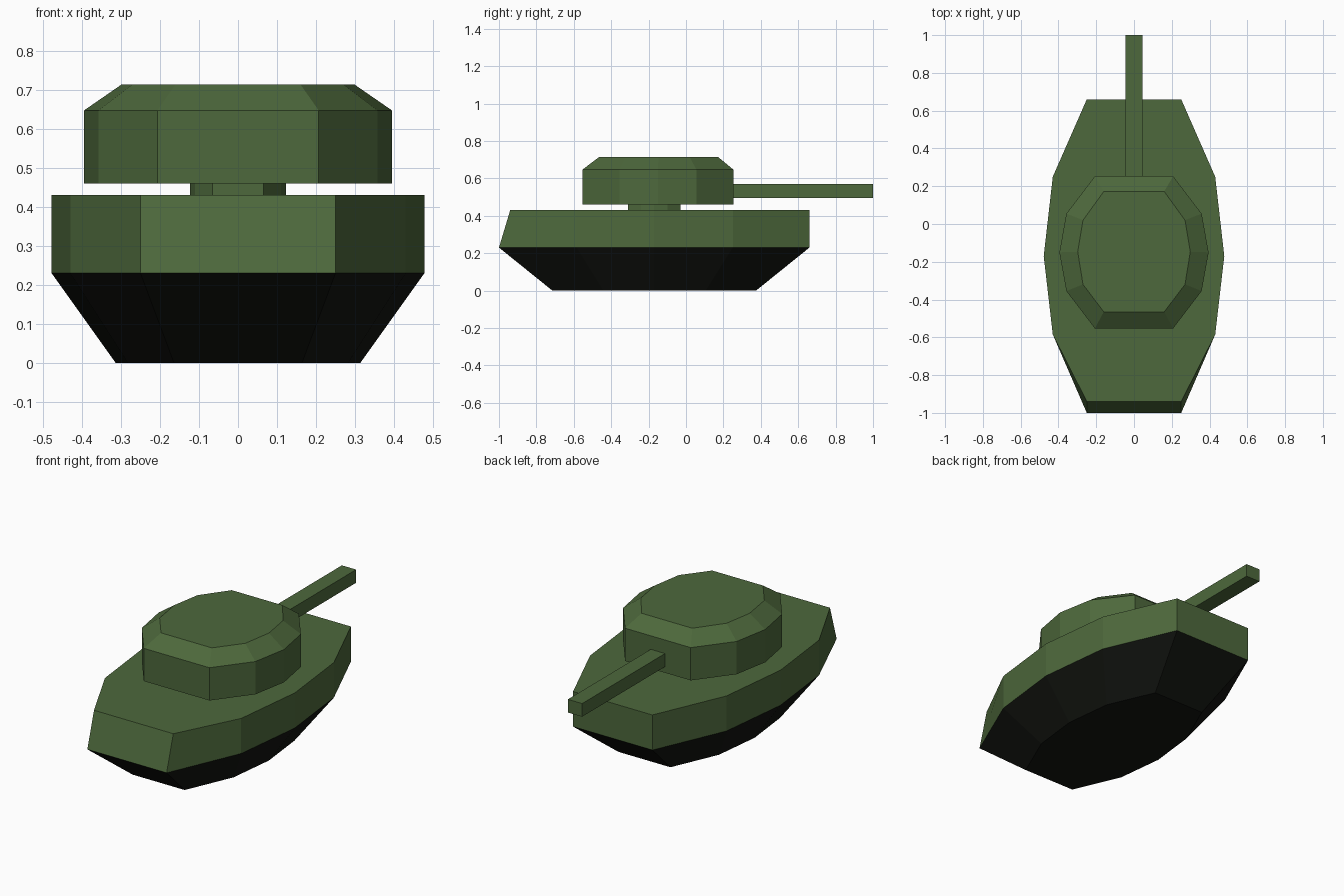
import bpy, bmesh

if "Cube" in bpy.data.objects:
    bpy.data.objects.remove(bpy.data.objects["Cube"])


def material(name, color):
    m = bpy.data.materials.new(name)
    m.diffuse_color = color
    m.use_nodes = True
    m.node_tree.nodes["Principled BSDF"].inputs["Base Color"].default_value = m.diffuse_color
    return m


green = material("olive_green", (0.075, 0.14, 0.045, 1))
dark = material("dark_underside", (0.006, 0.007, 0.005, 1))


def ring(half, z):
    """Mirror a right-hand half outline (front to back) into a closed ring."""
    return [(x, y, z) for x, y in half] + [(-x, y, z) for x, y in reversed(half)]


def scaled(half, sx, sy, cy):
    return [(x * sx, cy + (y - cy) * sy) for x, y in half]


def loft(name, rings, mat):
    """Skin a stack of equal-length rings and cap both ends."""
    bm = bmesh.new()
    loops = [[bm.verts.new(p) for p in r] for r in rings]
    n = len(loops[0])
    for a, b in zip(loops, loops[1:]):
        for i in range(n):
            j = (i + 1) % n
            bm.faces.new((a[i], a[j], b[j], b[i]))
    bm.faces.new(loops[0][::-1])
    bm.faces.new(loops[-1])
    bmesh.ops.recalc_face_normals(bm, faces=bm.faces)
    me = bpy.data.meshes.new(name)
    bm.to_mesh(me)
    bm.free()
    me.materials.append(mat)
    ob = bpy.data.objects.new(name, me)
    bpy.context.collection.objects.link(ob)
    return ob


# Hull: ten-sided body with a raked front, over a tapered dark base
hull = [(0.25, -1.0), (0.43, -0.585), (0.478, -0.17), (0.43, 0.25), (0.25, 0.66)]
deck = [(0.25, -0.94)] + hull[1:]
base = loft("hull_base", [ring(scaled(hull, 0.656, 0.656, -0.17), 0), ring(hull, 0.23)], dark)
body = loft("hull_body", [ring(hull, 0.23), ring(deck, 0.43)], green)

# Join the two hull halves on the shared rim, dropping the hidden caps
bm = bmesh.new()
bm.from_mesh(base.data)
for f in bm.faces:
    f.material_index = 1
bm.from_mesh(body.data)
hidden = [f for f in bm.faces if all(abs(v.co.z - 0.23) < 1e-4 for v in f.verts)]
bmesh.ops.delete(bm, geom=hidden, context='FACES')
bmesh.ops.remove_doubles(bm, verts=bm.verts, dist=1e-4)
bm.to_mesh(body.data)
bm.free()
body.data.materials.append(dark)
body.name = "hull"
bpy.data.objects.remove(base)

# Turret with a sloped upper rim
turret = [(0.207, -0.553), (0.358, -0.355), (0.395, -0.15), (0.358, 0.055), (0.207, 0.253)]
roof = [(0.16, -0.465), (0.27, -0.32), (0.298, -0.147), (0.27, 0.02), (0.16, 0.172)]
loft("turret", [ring(turret, 0.46), ring(turret, 0.647), ring(roof, 0.714)], green)

# Turret ring between the hull and the turret
neck = [(0.065, -0.311), (0.11, -0.24), (0.123, -0.17), (0.11, -0.10), (0.065, -0.03)]
loft("turret_ring", [ring(neck, 0.43), ring(neck, 0.46)], green)

# Square gun barrel
barrel = [(0.045, 0.253), (0.045, 1.0)]
loft("gun_barrel", [ring(barrel, 0.495), ring(barrel, 0.57)], green)
